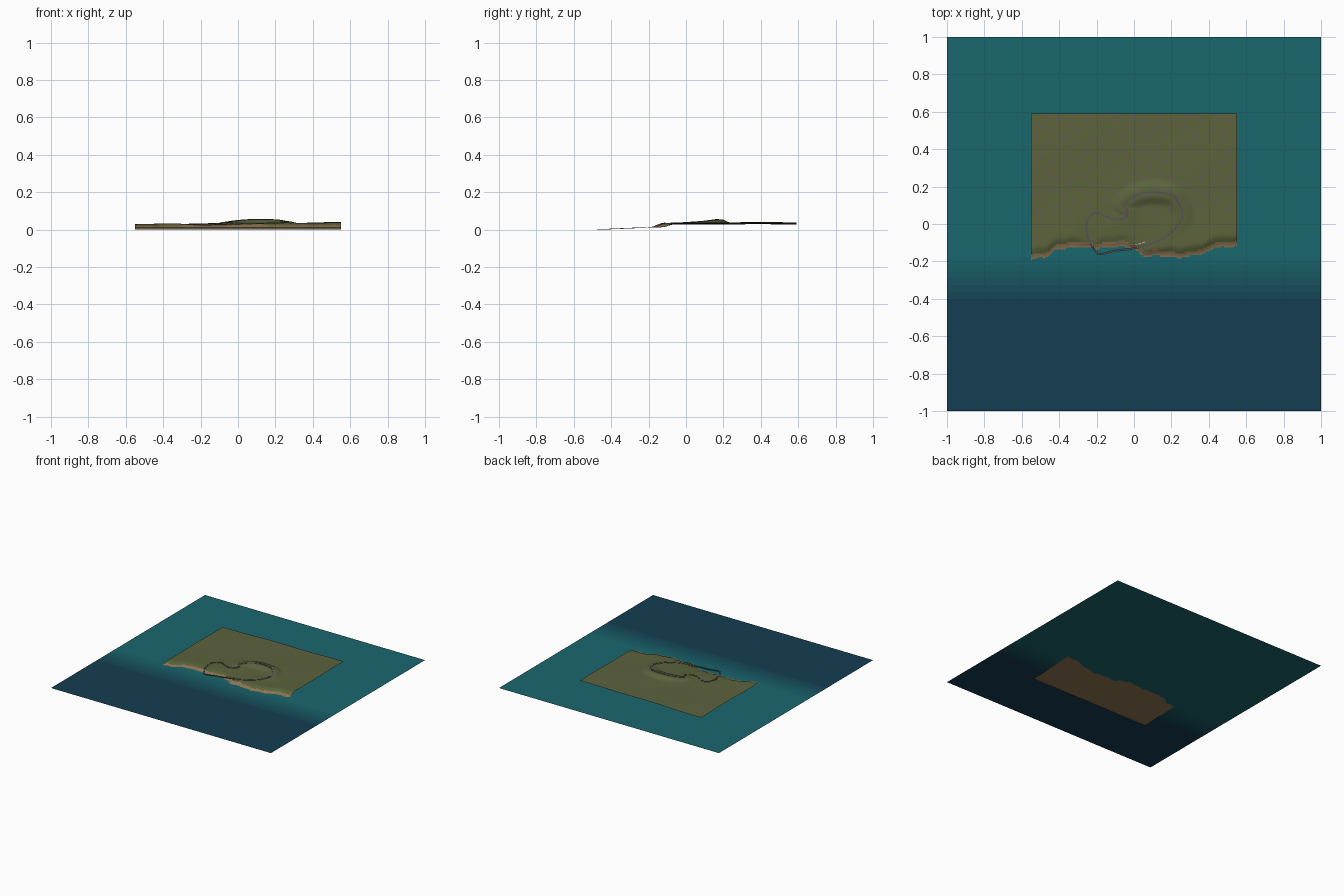
import bpy, bmesh, math
from mathutils import Vector

if "Cube" in bpy.data.objects:
    bpy.data.objects.remove(bpy.data.objects["Cube"])

SEA_Z = 0.013


def mat(name, rgb):
    m = bpy.data.materials.new(name)
    m.diffuse_color = (*rgb, 1)
    m.use_nodes = True
    m.node_tree.nodes["Principled BSDF"].inputs["Base Color"].default_value = m.diffuse_color
    return m


def smooth(t):
    t = max(0.0, min(1.0, t))
    return t * t * (3 - 2 * t)


def mix(a, b, t):
    return tuple(p + (q - p) * t for p, q in zip(a, b))


def make(name, verts, faces, mats, idx=None, soft=True):
    me = bpy.data.meshes.new(name)
    me.from_pydata(verts, [], faces)
    for m in mats:
        me.materials.append(m)
    for i, p in enumerate(me.polygons):
        p.use_smooth = soft
        if idx:
            p.material_index = idx[i]
    ob = bpy.data.objects.new(name, me)
    bpy.context.collection.objects.link(ob)
    return ob


def grid_faces(nx, ny):
    w = nx + 1
    return [(j * w + i, j * w + i + 1, (j + 1) * w + i + 1, (j + 1) * w + i)
            for j in range(ny) for i in range(nx)]


# Circuit centre line: x, y, height; closed
TRACK = [(-.255, -.02, .030), (-.24, .035, .030), (-.195, .06, .030), (-.15, .04, .031),
         (-.10, .022, .033), (-.045, .035, .036), (-.035, .07, .040), (-.055, .098, .041),
         (-.02, .135, .047), (.04, .163, .053), (.11, .17, .055), (.20, .155, .053),
         (.245, .10, .046), (.258, .05, .042), (.235, -.005, .038), (.19, -.055, .036),
         (.13, -.092, .034), (.06, -.117, .031), (-.02, -.133, .028), (-.10, -.143, .025),
         (-.185, -.160, .023), (-.222, -.12, .025), (-.245, -.07, .028)]


def spline(points, steps):
    p = [Vector(q) for q in points]
    n, out = len(p), []
    for i in range(n):
        a, b, c, d = p[i - 1], p[i], p[(i + 1) % n], p[(i + 2) % n]
        for k in range(steps):
            t = k / steps
            out.append(0.5 * (2 * b + (c - a) * t + (2 * a - 5 * b + 4 * c - d) * t * t
                              + (3 * b - a - 3 * c + d) * t ** 3))
    return out


path = spline(TRACK, 8)

# Coastline: x, y of the waterline
COAST = [(-.55, -.185), (-.48, -.175), (-.40, -.128), (-.30, -.12), (-.18, -.125), (-.05, -.115),
         (.00, -.13), (.06, -.168), (.14, -.165), (.25, -.175), (.36, -.16), (.44, -.12), (.56, -.115)]


def coast(x):
    for (x0, y0), (x1, y1) in zip(COAST, COAST[1:]):
        if x <= x1:
            return y0 + (y1 - y0) * smooth((x - x0) / (x1 - x0)) + .003 * math.sin(70 * x)
    return COAST[-1][1]


def height(x, y):
    d = y - coast(x)
    if d < 0:
        z = SEA_Z * (1 - smooth(-d / .36) * .5 - .5 * min(1, -d / .36))
    else:
        land = .033 + .009 * x + .0016 * math.sin(11 * x + 5 * y) + .0012 * math.sin(13 * y - 7 * x)
        z = SEA_Z + (land - SEA_Z) * smooth((d + .01) / .07)
        # ground is graded to meet the circuit
        dist, tz = min(((p.x - x) ** 2 + (p.y - y) ** 2, p.z) for p in path)
        z += (tz - z) * (1 - smooth((math.sqrt(dist) - .018) / .055)) * smooth(d / .03)
    return max(z, 0)


# Terrain sheet, including the sloping sea bed
grass = mat("grass", (.105, .125, .045))
dry = mat("dry_grass", (.115, .115, .062))
sand = mat("sand", (.27, .18, .085))
NX, NY, X0, X1, Y0, Y1 = 110, 112, -.55, .55, -.525, .59
verts = []
for j in range(NY + 1):
    for i in range(NX + 1):
        x, y = X0 + (X1 - X0) * i / NX, Y0 + (Y1 - Y0) * j / NY
        verts.append((x, y, height(x, y)))
faces = grid_faces(NX, NY)
idx = []
for f in faces:
    c = sum((Vector(verts[k]) for k in f), Vector()) / 4
    if c.y - coast(c.x) < .022:
        idx.append(2)
    else:
        s = math.sin(62 * c.x + 20 * c.y) * math.sin(62 * c.y - 20 * c.x)
        idx.append(1 if s > .45 and c.y > .05 else 0)
make("terrain", verts, faces, [grass, dry, sand], idx)

# Sea sheet, banded from shallow to deep
BANDS = 8
deep, shallow = (.007, .048, .085), (.010, .135, .155)
sea_mats = [mat(f"sea_{k}", mix(deep, shallow, k / (BANDS - 1))) for k in range(BANDS)]
rows = [-1] + [-.40 + .22 * k / (BANDS - 2) for k in range(BANDS - 1)] + [1]
verts = [(x, y, SEA_Z) for y in rows for x in (-1, 1)]
make("sea", verts, grid_faces(1, BANDS), sea_mats, list(range(BANDS)), False)


# Strips swept along the circuit
def strip(name, profile, m):
    n, k = len(path), len(profile)
    vs, fs = [], []
    for i, p in enumerate(path):
        t = path[(i + 1) % n] - path[i - 1]
        side = Vector((t.y, -t.x, 0)).normalized()
        vs += [p + side * a + Vector((0, 0, b)) for a, b in profile]
    for i in range(n):
        j = (i + 1) % n
        fs += [(i * k + q, i * k + q + 1, j * k + q + 1, j * k + q) for q in range(k - 1)]
    return make(name, vs, fs, [m], soft=False)


strip("road", [(-.0045, .0007), (.0045, .0007)], mat("asphalt", (.09, .085, .09)))
rail = mat("rail", (.13, .12, .12))
for name, s in (("outer_rail", 1), ("inner_rail", -1)):
    strip(name, [(s * .0052, -.0005), (s * .0052, .0018), (s * .0058, .0018), (s * .0058, -.0005)], rail)

# Pit buildings beside the front straight
pit = mat("pit_building", (.35, .38, .28))
for k in range(4):
    bpy.ops.mesh.primitive_cube_add(size=1, location=(-.01 + .02 * k, -.117 + .006 * k, .0315))
    ob = bpy.context.object
    ob.name = f"pit_building_{k + 1}"
    ob.scale = (.016, .006, .004)
    ob.rotation_euler.z = .28
    ob.data.materials.append(pit)
